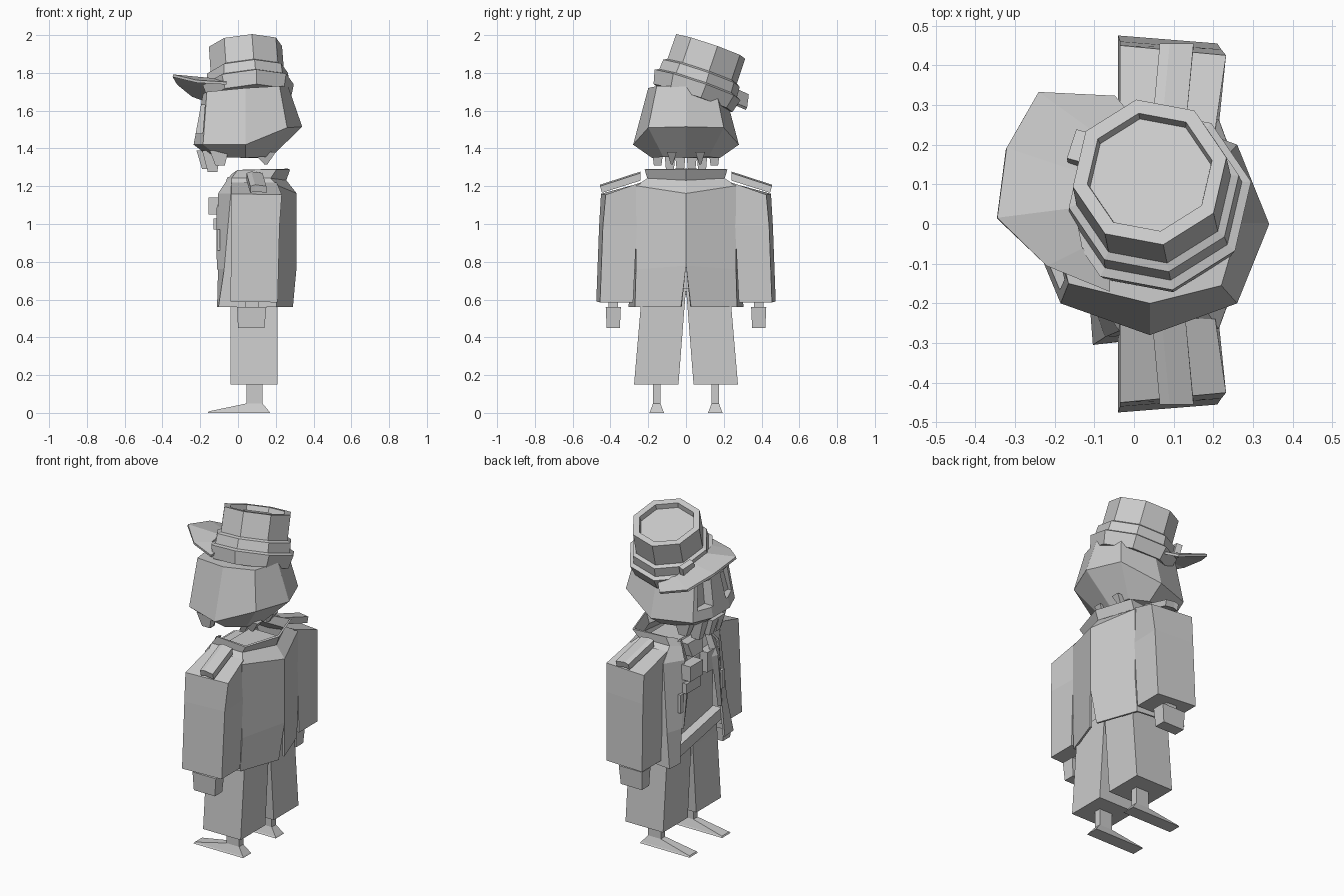
import bpy, bmesh, math
from mathutils import Vector, Matrix


def make(name, bm, mirror=False, thick=0):
    bmesh.ops.recalc_face_normals(bm, faces=bm.faces)
    me = bpy.data.meshes.new(name)
    bm.to_mesh(me)
    bm.free()
    ob = bpy.data.objects.new(name, me)
    bpy.context.collection.objects.link(ob)
    if mirror:
        m = ob.modifiers.new("mirror", "MIRROR")
        m.use_axis = (False, True, False)
        m.use_clip = True
    if thick:
        s = ob.modifiers.new("solid", "SOLIDIFY")
        s.thickness = thick
        s.offset = 0
    return ob


def loft(name, rings, closed=True, cap=True, **kw):
    bm = bmesh.new()
    vs = [[bm.verts.new(p) for p in r] for r in rings]
    n = len(vs[0])
    for a, b in zip(vs, vs[1:]):
        for i in range(n if closed else n - 1):
            j = (i + 1) % n
            bm.faces.new((a[i], a[j], b[j], b[i]))
    if cap:
        bm.faces.new(vs[0])
        bm.faces.new(vs[-1])
    return make(name, bm, **kw)


def rect(x0, x1, y0, y1, z):
    return [(x0, y0, z), (x1, y0, z), (x1, y1, z), (x0, y1, z)]


def box(name, x0, x1, y0, y1, z0, z1, mirror=False):
    return loft(name, [rect(x0, x1, y0, y1, z) for z in (z0, z1)], mirror=mirror)


# Feet, legs and trousers
loft("foot", [rect(-.16, .17, .115, .195, 0), rect(-.155, .165, .12, .19, .008),
              rect(.045, .13, .135, .175, .05)], mirror=True)
box("shin", .045, .13, .135, .175, .05, .16, True)
loft("trouser_leg", [rect(-.04, .21, .04, .275, .15), rect(-.04, .21, .008, .24, .56),
                     rect(-.05, .21, 0, .225, .66)], mirror=True)

# Shirt, slanted belt and collar knot
loft("shirt", [rect(-.04, .2, -.19, .19, .64), rect(-.05, .22, -.19, .19, 1.1),
               rect(.0, .18, -.12, .12, 1.22)])
loft("belt", [[(x, y, (.66 if abs(x) > .08 else .67) - .2 * y + d) for x, y, d in
               ((-.095, s, -.035), (.15, s, -.035), (.15, s, .035), (-.095, s, .035))]
              for s in (-.2, .2)])
loft("collar_knot", [rect(-.08, 0, -.05, .05, 1.13), rect(-.06, .02, -.07, .07, 1.21)])

# Open coat: half outlines from front edge to centre back, split tail
coat = [
    [(-.105, .21, .56), (-.1, .3, .56), (.2, .265, .56), (.285, .025, .56)],
    [(-.1, .19, .76), (-.07, .28, .76), (.21, .26, .76), (.305, 0, .78)],
    [(-.1, .16, 1.16), (-.035, .265, 1.16), (.21, .26, 1.2), (.305, 0, 1.16)],
    [(-.06, .13, 1.22), (-.03, .2, 1.24), (.17, .2, 1.24), (.25, 0, 1.23)],
    [(-.03, .13, 1.26), (0, .19, 1.285), (.2, .215, 1.29), (.27, 0, 1.29)],
]
loft("coat", coat, closed=False, cap=False, mirror=True, thick=.012)
loft("lapel", [[(-.1, .16, .76), (-.1, .2, .76), (-.112, .18, .76)],
               [(-.1, .1, 1.08), (-.1, .18, 1.1), (-.115, .14, 1.08)],
               [(-.04, .1, 1.25), (-.03, .16, 1.25), (-.055, .13, 1.25)]], mirror=True)

# Sleeves, shoulder boards and hands
loft("sleeve", [
    [(-.04, .28, .59), (.21, .28, .585), (.21, .455, .585), (-.04, .475, .59)],
    [(-.035, .26, .99), (.215, .26, .99), (.22, .44, .99), (-.035, .46, .99)],
    [(-.035, .23, 1.22), (.205, .24, 1.22), (.232, .425, 1.155), (-.035, .45, 1.16)]], mirror=True)
loft("shoulder_board", [[(x, .24, 1.27 + d), (x + .02, .455, 1.2 + d), (x + .02, .445, 1.165 + d),
                         (x, .24, 1.23 + d)] for x, d in ((.045, 0), (.07, .008), (.13, 0))], mirror=True)
box("wrist", .04, .11, .36, .41, .55, .6, True)
loft("hand", [rect(.0, .14, .35, .42, .45), rect(-.005, .15, .345, .425, .56)], mirror=True)

# Chest ornaments
box("ribbon_bar", -.155, -.09, .06, .18, 1.05, 1.14)
box("ribbon_bar_lower", -.13, -.05, .05, .18, .97, 1.03)
box("chest_pocket", -.1, -.04, -.17, -.06, 1.0, 1.12)
box("coat_button", -.112, -.095, .18, .21, .86, .97, True)


# Head: faceted rings, half outlines mirrored
def full(h):
    return h + [(x, -y, z) for x, y, z in reversed(h)]


head = loft("head", [full(h) for h in (
    [(-.15, .07, 1.355), (-.1, .15, 1.355), (.04, .18, 1.35), (.14, .12, 1.355), (.17, .002, 1.35)],
    [(-.235, .08, 1.42), (-.185, .2, 1.42), (.04, .28, 1.42), (.26, .2, 1.51), (.34, .002, 1.515)],
    [(-.185, .07, 1.69), (-.165, .15, 1.7), (.04, .2, 1.72), (.22, .155, 1.73), (.265, .002, 1.73)])])

# Eye openings, cut and then the cutter is removed
cut = loft("eye_cutter", [rect(-.3, -.165, .06, .165, 1.48), rect(-.3, -.14, .045, .14, 1.63)], mirror=True)
cut.hide_render = True
b = head.modifiers.new("eyes", "BOOLEAN")
b.operation = "DIFFERENCE"
b.object = cut
b.solver = "EXACT"
bpy.context.view_layer.update()
me = bpy.data.meshes.new_from_object(head.evaluated_get(bpy.context.evaluated_depsgraph_get()))
head.modifiers.clear()
head.data = me
bpy.data.objects.remove(cut)

# Ragged beard and nape tuft
for y, x, z in ((.03, -.17, 1.29), (.085, -.14, 1.275), (.15, -.1, 1.31)):
    loft("beard_tuft", [rect(x - .05, x + .05, y - .03, y + .03, 1.39),
                        rect(x - .02, x + .03, y - .02, y + .02, z)], mirror=True)
loft("nape_tuft", [rect(.08, .2, .05, .1, 1.38), rect(.14, .155, .07, .08, 1.315)], mirror=True)

# Cap: eight sided stepped profile, tilted to one side
tilt = (Matrix.Translation((.058, .045, 1.69)) @ Matrix.Rotation(-.33, 4, "X")
        @ Matrix.Rotation(-.07, 4, "Y"))
profile = [(.225, -.025), (.245, .05), (.222, .06), (.218, .115), (.198, .125), (.197, .265),
           (.16, .265), (.155, .235)]
loft("cap", [[tilt @ Vector((r * math.cos(math.radians(a)), r * math.sin(math.radians(a)), z))
              for a in range(10, 370, 45)] for r, z in profile])

# Cap badge and drooping brim
badge = box("cap_badge", -.235, -.2, .02, .1, .06, .13)
badge.matrix_world = tilt @ Matrix.Rotation(-.3, 4, "Z")
loft("cap_brim", [
    [(-.06, -.12, 1.75), (-.13, -.06, 1.765), (-.15, .04, 1.765), (-.14, .13, 1.735),
     (-.09, .22, 1.68), (.01, .25, 1.64)],
    [(-.06, -.17, 1.745), (-.22, -.105, 1.755), (-.345, .015, 1.785), (-.322, .19, 1.745),
     (-.242, .33, 1.68), (-.05, .32, 1.61)]], closed=False, cap=False, thick=.014)
